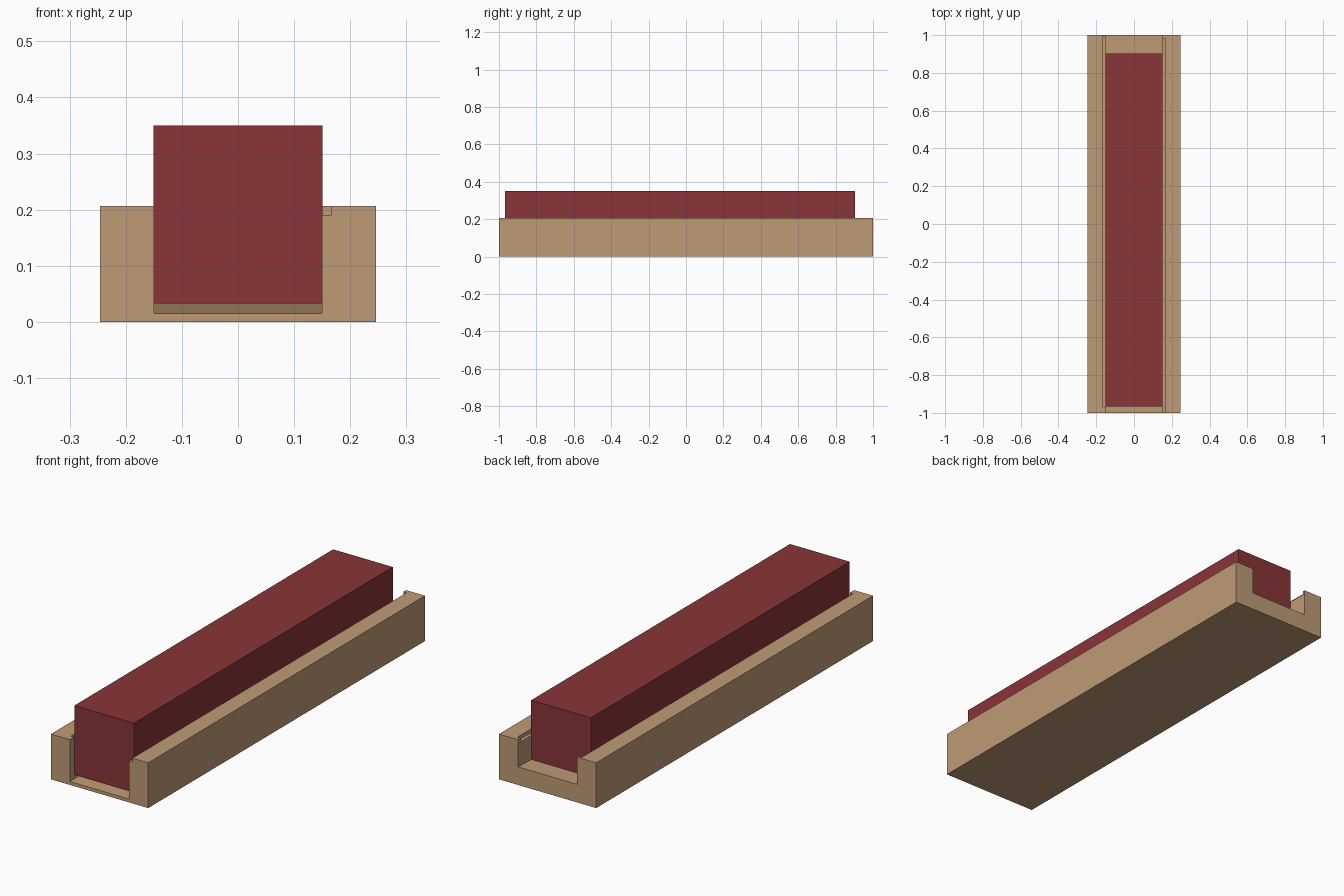
import bpy
import bmesh

cube = bpy.data.objects.get("Cube")
if cube:
    bpy.data.objects.remove(cube, do_unlink=True)


def make_material(name, color):
    mat = bpy.data.materials.new(name)
    mat.use_nodes = True
    mat.diffuse_color = color
    mat.node_tree.nodes["Principled BSDF"].inputs["Base Color"].default_value = color
    return mat


def box(name, low, high, mat):
    """Axis-aligned box between two corners."""
    bm = bmesh.new()
    bmesh.ops.create_cube(bm, size=1)
    for v in bm.verts:
        for i in range(3):
            v.co[i] = high[i] if v.co[i] > 0 else low[i]
    mesh = bpy.data.meshes.new(name)
    bm.to_mesh(mesh)
    bm.free()
    mesh.materials.append(mat)
    obj = bpy.data.objects.new(name, mesh)
    bpy.context.collection.objects.link(obj)
    return obj


def carve(target, cutter):
    """Subtract a hidden cutter from the target."""
    cutter.hide_render = True
    cutter.hide_viewport = True
    cutter.display_type = 'WIRE'
    mod = target.modifiers.new(cutter.name, 'BOOLEAN')
    mod.operation = 'DIFFERENCE'
    mod.solver = 'EXACT'
    mod.object = cutter


wood = make_material("tan wood", (0.52, 0.33, 0.18, 1))
red = make_material("dark red", (0.25, 0.035, 0.038, 1))

# Tray body
tray = box("tray", (-0.246, -1, 0), (0.246, 1, 0.207), wood)

# Channel open at both ends, its floor rising toward the back
channel = box("channel_cutter", (-0.15, -1.1, 0.012), (0.15, 1.1, 0.3), wood)
for v in channel.data.vertices:
    if v.co.z < 0.1 and v.co.y > 0:
        v.co.z = 0.086
carve(tray, channel)

# Narrow rebates along the inner top edges of the walls
carve(tray, box("left_rebate_cutter", (0.14, -1.1, 0.19), (0.166, 0.98, 0.32), wood))
carve(tray, box("right_rebate_cutter", (-0.166, -0.97, 0.19), (-0.14, 0.99, 0.32), wood))

# Long block resting in the channel
box("block", (-0.151, -0.967, 0.033), (0.151, 0.903, 0.35), red)
